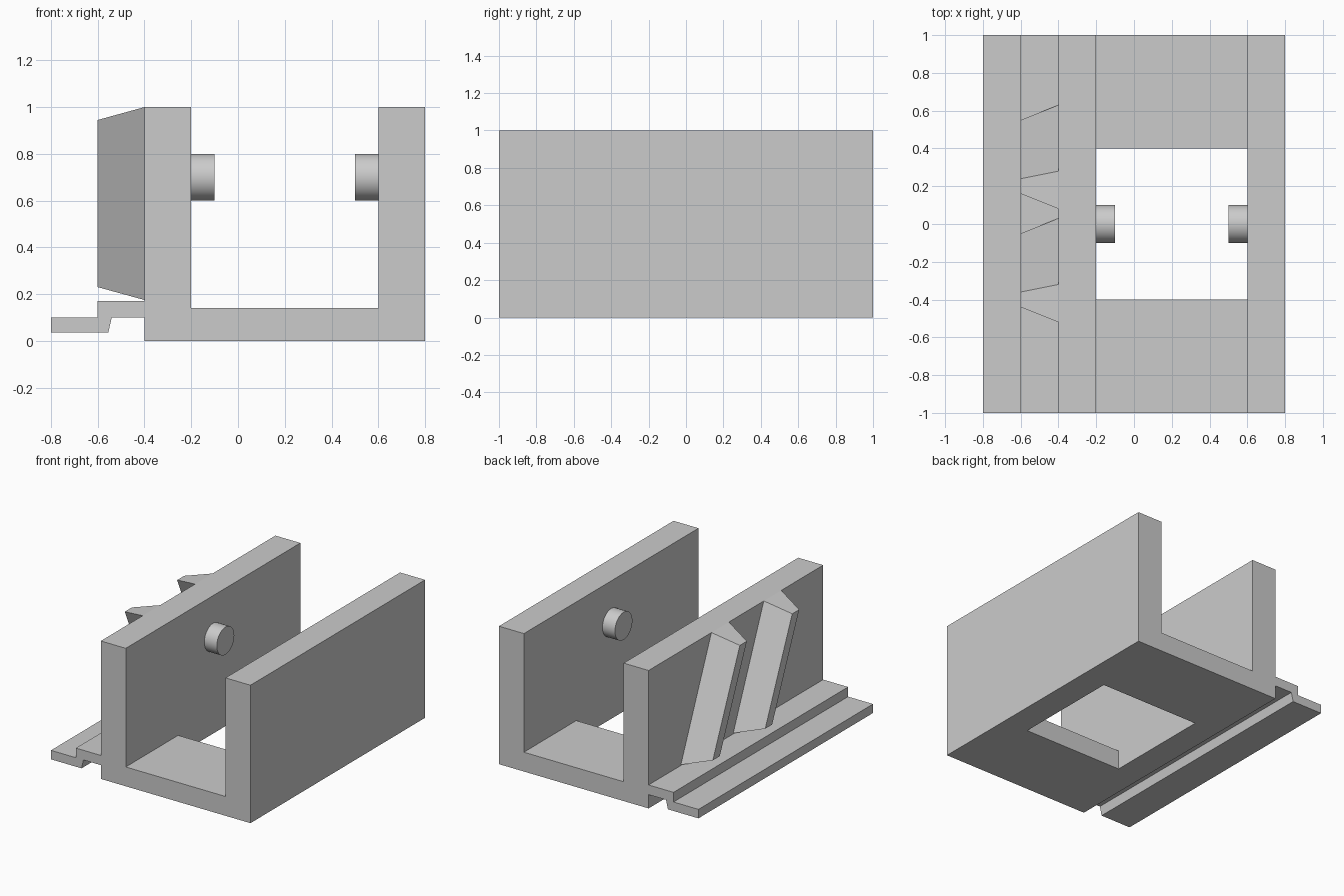
import bpy
import bmesh
from math import pi
from mathutils import Matrix, Vector

cube = bpy.data.objects.get("Cube")
if cube:
    bpy.data.objects.remove(cube)

GREY = (0.6, 0.6, 0.6, 1)
grey = bpy.data.materials.new("plain_grey")
grey.use_nodes = True
grey.diffuse_color = GREY
grey.node_tree.nodes["Principled BSDF"].inputs["Base Color"].default_value = GREY


def finish(name, bm):
    bmesh.ops.recalc_face_normals(bm, faces=bm.faces)
    mesh = bpy.data.meshes.new(name)
    bm.to_mesh(mesh)
    bm.free()
    mesh.materials.append(grey)
    obj = bpy.data.objects.new(name, mesh)
    bpy.context.collection.objects.link(obj)
    return obj


def loft(name, start, end):
    """Solid between two matching loops of points."""
    bm = bmesh.new()
    a = [bm.verts.new(p) for p in start]
    b = [bm.verts.new(p) for p in end]
    bm.faces.new(a)
    bm.faces.new(b)
    for i in range(len(a)):
        j = (i + 1) % len(a)
        bm.faces.new((a[i], a[j], b[j], b[i]))
    return finish(name, bm)


def extrude_y(name, profile, y0=-1, y1=1):
    return loft(name, [(x, y0, z) for x, z in profile],
                [(x, y1, z) for x, z in profile])


# U-shaped channel with a rectangular opening in its floor
channel = extrude_y("channel", [(-.4, 0), (.8, 0), (.8, 1), (.6, 1),
                                (.6, .14), (-.2, .14), (-.2, 1), (-.4, 1)])
cutter = extrude_y("floor_cutter", [(-.2, -.1), (.6, -.1), (.6, .5), (-.2, .5)], -.4, .4)
cut = channel.modifiers.new("floor_opening", "BOOLEAN")
cut.operation = "DIFFERENCE"
cut.solver = "EXACT"
cut.object = cutter
bpy.context.view_layer.objects.active = channel
bpy.ops.object.modifier_apply(modifier=cut.name)
bpy.data.objects.remove(cutter)

# Stepped rail along the outside of the right wall
extrude_y("side_rail", [(-.8, .035), (-.555, .035), (-.54, .1), (-.4, .1),
                        (-.4, .17), (-.6, .17), (-.6, .1), (-.8, .1)])


# Leaning ribs that taper outwards from the right wall
def rib_loop(y_in, z_in, y_out, z_out):
    return [(-.4, y_in + .1, z_in), (-.6, y_out + .04, z_out),
            (-.6, y_out - .04, z_out), (-.4, y_in - .1, z_in)]


for name, shift in (("rear_rib", 0), ("front_rib", -.6)):
    loft(name, rib_loop(.53 + shift, .175, .51 + shift, .23),
         rib_loop(.18 + shift, 1, .2 + shift, .945))

# Round pegs facing each other inside the channel
for name, x in (("right_peg", -.15), ("left_peg", .55)):
    bm = bmesh.new()
    bmesh.ops.create_cone(bm, cap_ends=True, segments=48, radius1=.1, radius2=.1, depth=.1,
                          matrix=Matrix.Translation(Vector((x, 0, .7))) @ Matrix.Rotation(pi / 2, 4, "Y"))
    peg = finish(name, bm)
    bpy.ops.object.select_all(action="DESELECT")
    peg.select_set(True)
    bpy.context.view_layer.objects.active = peg
    bpy.ops.object.shade_smooth_by_angle()
